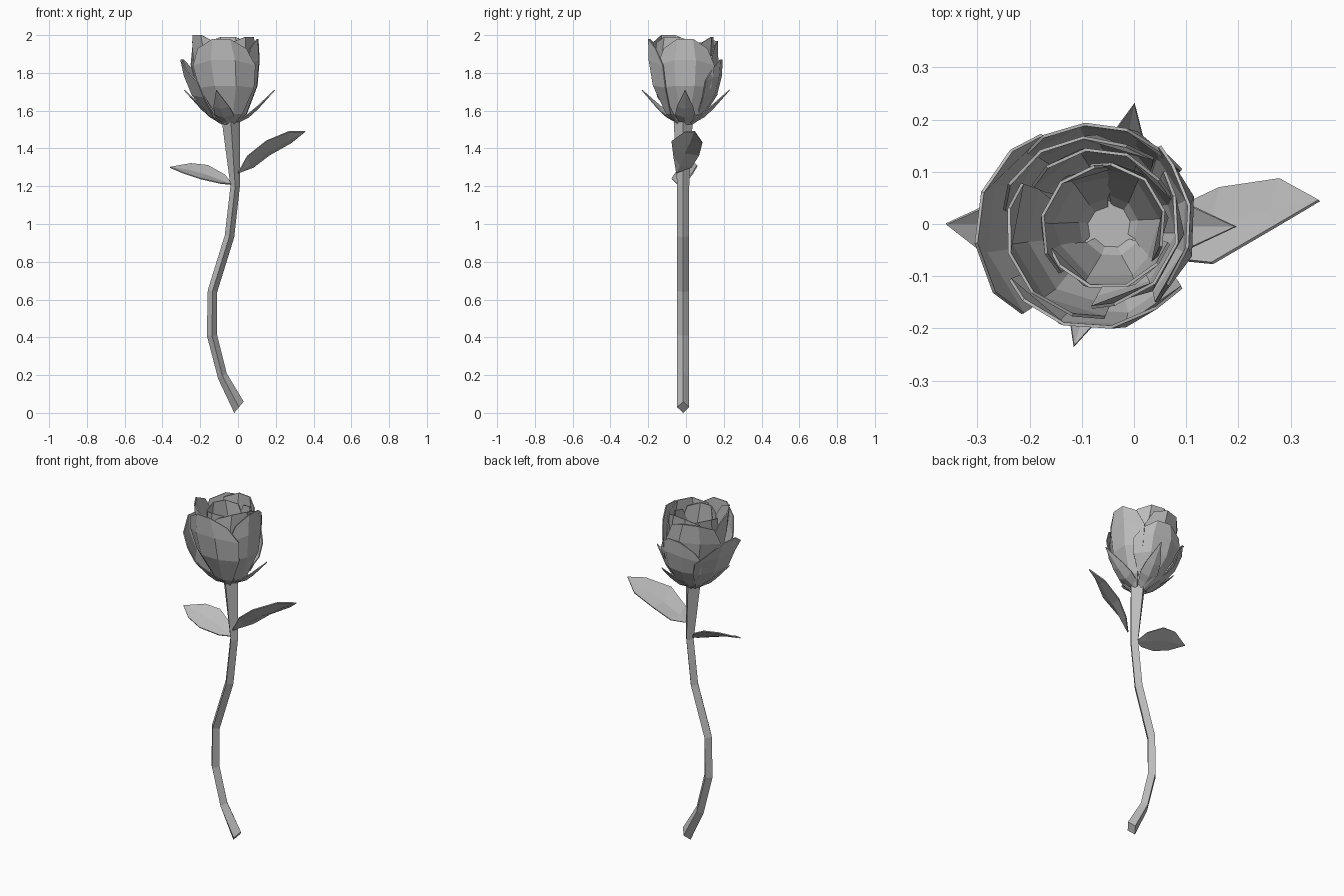
import bpy
import bmesh
from math import radians, sin, cos
from mathutils import Vector

cube = bpy.data.objects.get("Cube")
if cube:
    bpy.data.objects.remove(cube, do_unlink=True)

grey = bpy.data.materials.new("plain grey")
grey.use_nodes = True
GREY = (0.5, 0.5, 0.5, 1)
grey.diffuse_color = GREY
grey.node_tree.nodes["Principled BSDF"].inputs["Base Color"].default_value = GREY


def add_object(name, rows, closed=False, thickness=0.0):
    """Skin a grid of point rows, as a sheet or as a capped tube."""
    bm = bmesh.new()
    grid = [[bm.verts.new(p) for p in row] for row in rows]
    count = len(grid[0])
    for low, high in zip(grid, grid[1:]):
        for i in range(count if closed else count - 1):
            j = (i + 1) % count
            bm.faces.new((low[i], low[j], high[j], high[i]))
    if closed:
        bm.faces.new(grid[0])
        bm.faces.new(grid[-1])
    bmesh.ops.remove_doubles(bm, verts=bm.verts, dist=0.0005)
    bmesh.ops.recalc_face_normals(bm, faces=bm.faces)
    mesh = bpy.data.meshes.new(name)
    bm.to_mesh(mesh)
    bm.free()
    mesh.materials.append(grey)
    obj = bpy.data.objects.new(name, mesh)
    bpy.context.collection.objects.link(obj)
    if thickness:
        solid = obj.modifiers.new("thickness", 'SOLIDIFY')
        solid.thickness = thickness
        solid.offset = 0
    return obj


# Stem: diamond section, each ring given by its right and left corner
STEM_Y = -0.015
rings = [(-.02, 0, .03, .06), (-.105, .18, -.06, .21), (-.165, .41, -.11, .41),
         (-.16, .65, -.11, .64), (-.07, .94, -.02, .93), (-.04, 1.2, .01, 1.2),
         (-.085, 1.54, .01, 1.54)]
stem = []
for k, (xl, zl, xr, zr) in enumerate(rings):
    half = 0.05 if k == len(rings) - 1 else 0.032
    xm, zm = (xl + xr) / 2, (zl + zr) / 2
    stem.append([(xl, STEM_Y, zl), (xm, STEM_Y - half, zm),
                 (xr, STEM_Y, zr), (xm, STEM_Y + half, zm)])
add_object("stem", stem, closed=True)


# Leaves: base and tip joined by an edge, a midrib and an edge
def leaf(name, base, tip, edge_a, rib, edge_b):
    rows = [[base] * 3, *zip(edge_a, rib, edge_b), [tip] * 3]
    add_object(name, rows, thickness=0.006)


leaf("left_leaf", (0, -.05, 1.27), (.355, .045, 1.49),
     [(.05, -.065, 1.36), (.15, -.075, 1.44), (.27, -.005, 1.49)],
     [(.06, -.03, 1.31), (.15, -.005, 1.375), (.26, .025, 1.44)],
     [(.08, .03, 1.30), (.165, .07, 1.365), (.28, .087, 1.43)])
leaf("right_leaf", (-.03, -.015, 1.21), (-.36, 0, 1.30),
     [(-.07, .03, 1.26), (-.16, .06, 1.31), (-.25, .05, 1.32)],
     [(-.08, -.01, 1.225), (-.17, 0, 1.26), (-.26, 0, 1.285)],
     [(-.09, -.05, 1.215), (-.2, -.075, 1.24), (-.29, -.055, 1.27)])

# Sepals: four pointed, folded blades under the bloom
BASE = Vector((-.045, -.005, 1.53))
for k, angle in enumerate((0, 79, 180, 253)):
    a = radians(angle)
    out, side = Vector((cos(a), sin(a), 0)), Vector((-sin(a), cos(a), 0))
    rows = []
    for r, z, w in ((.03, 0, .03), (.1, .035, .052), (.15, .08, .042), (.24, .18, 0)):
        mid = BASE + out * r + Vector((0, 0, z))
        rise = Vector((0, 0, w * .35))
        rows.append([mid - side * w + rise, mid, mid + side * w + rise])
    add_object(f"sepal_{k + 1}", rows, thickness=0.005)


# Petals: curved sheets, narrow at the base, with dropped rim corners
PROFILE = [(0, .2, .6), (.12, .5, .8), (.45, .88, 1), (.75, 1, 1), (1, .99, .72)]


def petal(name, start, end, radius, top, centre_x, drop=.05, flare=0):
    middle, half = (start + end) / 2, (end - start) / 2
    rows = []
    for t, r, w in PROFILE:
        row = []
        for i in range(4):
            u = i / 1.5 - 1
            a = radians(middle + u * half * w)
            corner = abs(u) == 1
            reach = radius * (r + flare * t * t + .03 * u)
            x = BASE.x + (centre_x - BASE.x) * t + reach * cos(a)
            z = BASE.z + (top - BASE.z) * t - (drop * t * t if corner else 0)
            row.append((x, BASE.y + reach * sin(a), z))
        rows.append(row)
    add_object(name, rows, thickness=0.006)


petals = [
    # Outer: tall front and side petals, lower ones opening to the right and back
    ("front_petal", 212, 325, .197, 1.98, -.085, .05, 0),
    ("left_petal", -52, 52, .19, 1.98, -.08, .05, 0),
    ("right_outer_petal", 118, 232, .2, 1.87, -.095, .06, .05),
    ("back_outer_petal", 35, 135, .19, 1.87, -.07, .05, .04),
    # Middle
    ("middle_petal_1", 50, 170, .175, 1.97, -.08, .03, 0),
    ("middle_petal_2", 150, 275, .17, 2.0, -.08, .04, 0),
    ("middle_petal_3", 265, 400, .16, 1.99, -.075, .03, 0),
    ("middle_petal_4", 20, 150, .15, 1.99, -.065, .03, 0),
    # Heart
    ("heart_petal_1", 80, 225, .122, 1.96, -.055, .02, 0),
    ("heart_petal_2", 200, 345, .12, 1.97, -.055, .02, 0),
    ("heart_petal_3", 320, 465, .118, 1.96, -.055, .02, 0),
]
for args in petals:
    petal(*args)

# Heart floor closing the bloom
floor = [[(BASE.x + r * cos(radians(72 * i)), BASE.y + r * sin(radians(72 * i)), z)
          for i in range(5)] for r, z in ((.035, 1.525), (.06, 1.56))]
add_object("bloom_floor", floor, closed=True)
